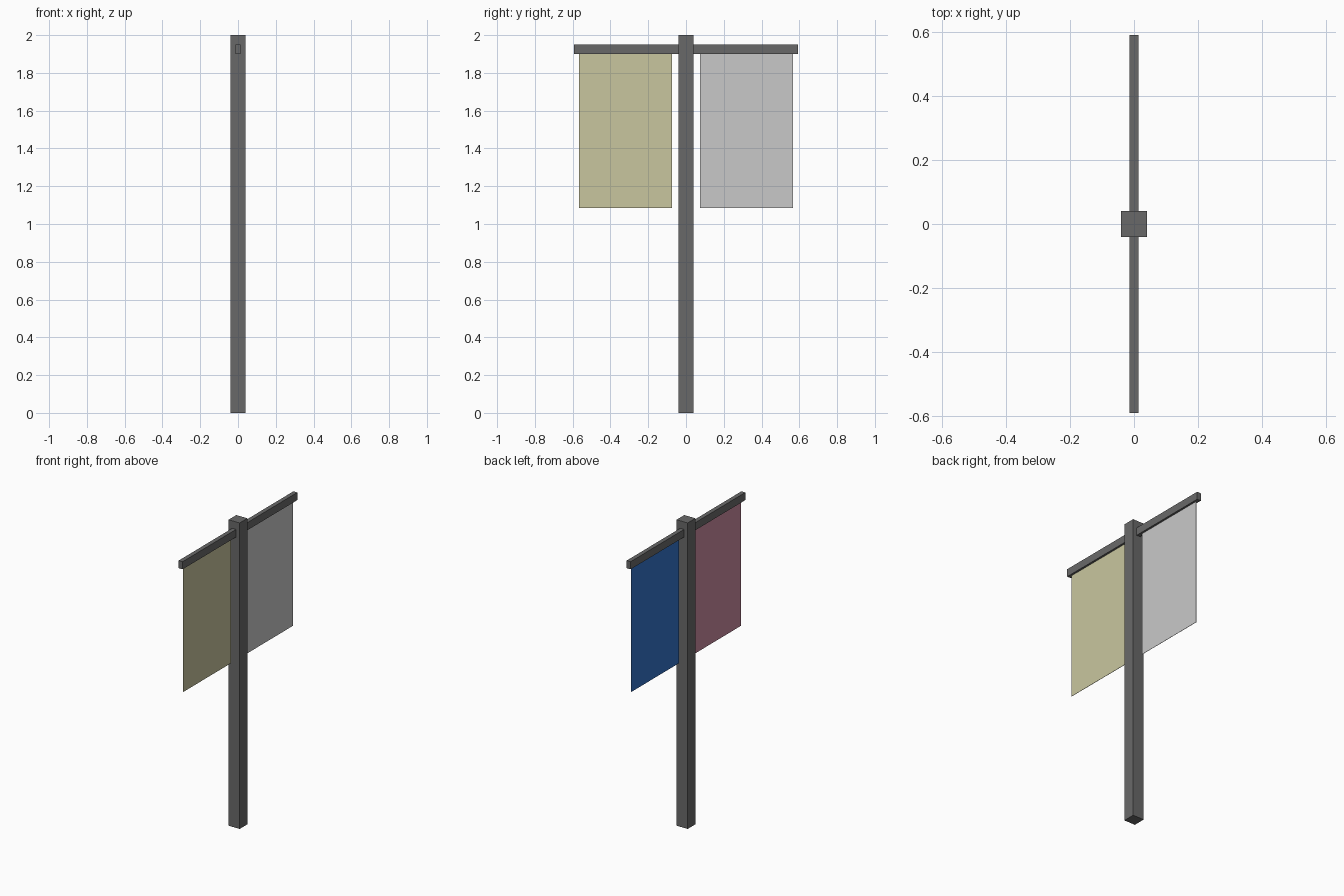
import bpy

cube = bpy.data.objects.get("Cube")
if cube:
    bpy.data.objects.remove(cube, do_unlink=True)


def material(name, srgb):
    """Flat material from 0-255 sRGB values."""
    linear = [((c / 255 + 0.055) / 1.055) ** 2.4 for c in srgb]
    mat = bpy.data.materials.new(name)
    mat.use_nodes = True
    mat.diffuse_color = (*linear, 1)
    bsdf = mat.node_tree.nodes["Principled BSDF"]
    bsdf.inputs["Base Color"].default_value = (*linear, 1)
    return mat


def box(name, low, high, mats):
    """Box between two corners; a second material covers the -x face."""
    bpy.ops.mesh.primitive_cube_add(size=1)
    obj = bpy.context.object
    obj.name = name
    for v in obj.data.vertices:
        v.co = [lo if c < 0 else hi for c, lo, hi in zip(v.co, low, high)]
    for mat in mats:
        obj.data.materials.append(mat)
    if len(mats) > 1:
        for face in obj.data.polygons:
            face.material_index = 1 if face.normal.x < -0.5 else 0
    return obj


metal = material("dark grey metal", (105, 105, 105))
cream = material("pale yellow cloth", (201, 198, 159))
silver = material("light grey cloth", (201, 201, 201))
blue = material("blue cloth", (53, 116, 203))
rose = material("rose cloth", (203, 140, 162))

# Square post and the crossbar that passes through it
box("post", (-0.04, -0.04, 0), (0.04, 0.04, 2), [metal])
box("crossbar", (-0.014, -0.592, 1.901), (0.014, 0.592, 1.951), [metal])

# Thin two-sided banners hanging from the crossbar
inner, outer, bottom, top, half = 0.075, 0.567, 1.086, 1.901, 0.001
box("front_banner", (-half, -outer, bottom), (half, -inner, top), [cream, rose])
box("back_banner", (-half, inner, bottom), (half, outer, top), [silver, blue])
